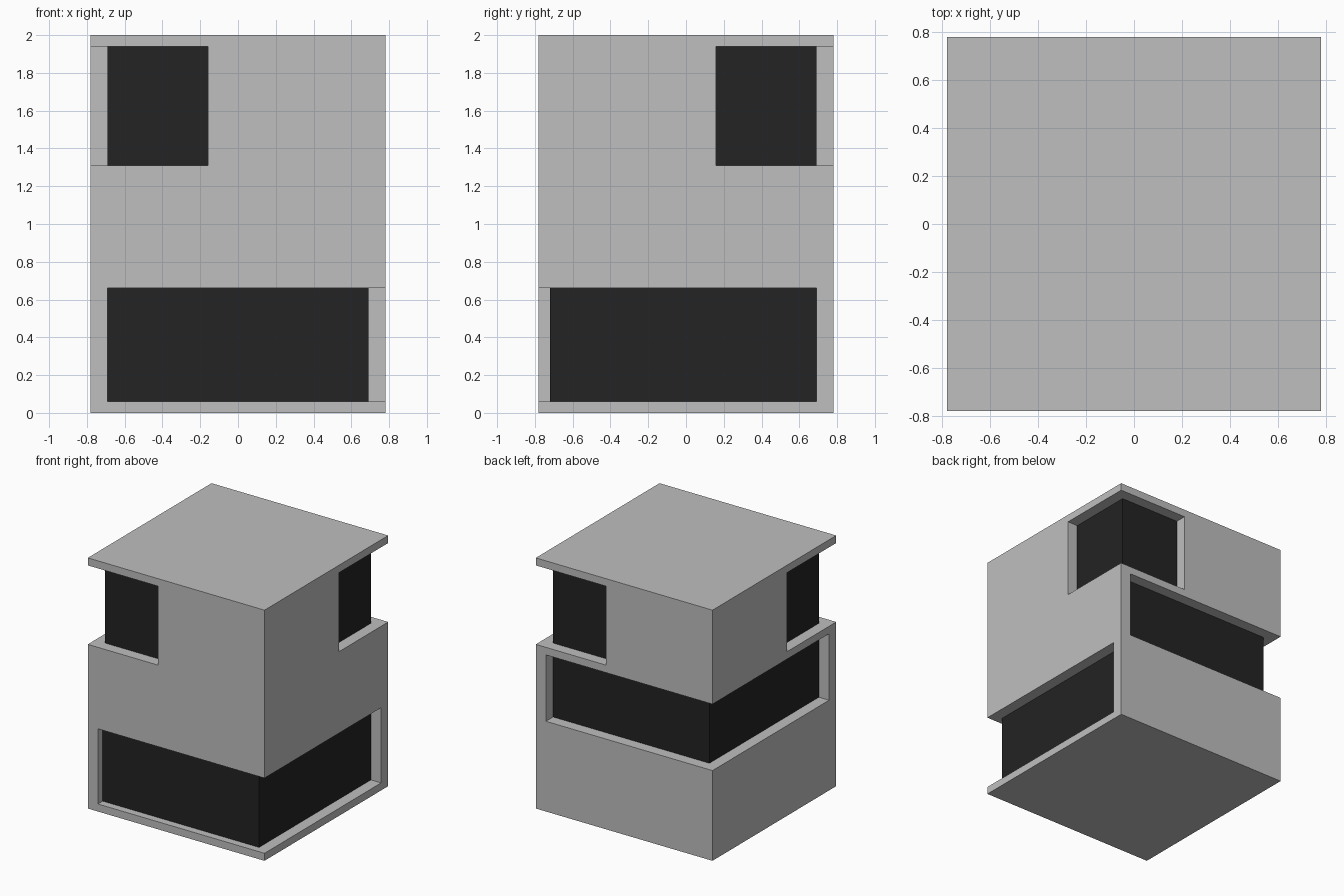
import bpy, bmesh

cube = bpy.data.objects.get("Cube")
if cube:
    bpy.data.objects.remove(cube, do_unlink=True)

HALF = 0.78      # half width of the square block
HEIGHT = 2.0


def make_material(name, value):
    mat = bpy.data.materials.new(name)
    mat.use_nodes = True
    colour = (value, value, value, 1.0)
    mat.diffuse_color = colour
    mat.node_tree.nodes["Principled BSDF"].inputs["Base Color"].default_value = colour
    return mat


concrete = make_material("light grey concrete", 0.52)
dark_glass = make_material("dark glass", 0.0168)


def prism(name, outline, z0, z1, mat):
    """Extrude a flat outline from z0 to z1."""
    bm = bmesh.new()
    base = bm.faces.new([bm.verts.new((x, y, z0)) for x, y in outline])
    top = bmesh.ops.extrude_face_region(bm, geom=[base])["geom"]
    verts = [v for v in top if isinstance(v, bmesh.types.BMVert)]
    bmesh.ops.translate(bm, verts=verts, vec=(0, 0, z1 - z0))
    bmesh.ops.recalc_face_normals(bm, faces=bm.faces)
    mesh = bpy.data.meshes.new(name)
    bm.to_mesh(mesh)
    bm.free()
    mesh.materials.append(mat)
    obj = bpy.data.objects.new(name, mesh)
    bpy.context.collection.objects.link(obj)
    return obj


def corner_outline(sx, sy, outer, inner, end):
    """L-shaped strip wrapping the corner on the sx, sy side."""
    (ox, oy), (ix, iy) = outer, inner
    pts = [(end, oy), (ox, oy), (ox, end), (ix, end), (ix, iy), (end, iy)]
    return [(sx * x, sy * y) for x, y in pts]


# Solid block
body = prism("building_block",
             [(-HALF, -HALF), (HALF, -HALF), (HALF, HALF), (-HALF, HALF)],
             0, HEIGHT, concrete)

# Corner windows: name, corner signs, glass plane (x, y), jamb position, z range
windows = [
    ("lower_window", 1, -1, (0.69, 0.72), -0.69, 0.06, 0.66),
    ("middle_window", -1, 1, (0.69, 0.69), -0.69, 0.72, 1.25),
    ("upper_front_window", -1, -1, (0.69, 0.69), 0.16, 1.31, 1.94),
    ("upper_back_window", 1, 1, (0.69, 0.69), 0.16, 1.31, 1.94),
]

for name, sx, sy, glass, end, z0, z1 in windows:
    inner = (glass[0] - 0.03, glass[1] - 0.03)
    # Recess cut into the block
    cutter = prism(name + "_cutter",
                   corner_outline(sx, sy, (0.9, 0.9), inner, end), z0, z1, concrete)
    cutter.hide_render = True
    mod = body.modifiers.new(name, 'BOOLEAN')
    mod.operation = 'DIFFERENCE'
    mod.solver = 'EXACT'
    mod.object = cutter
    bpy.ops.object.select_all(action='DESELECT')
    bpy.context.view_layer.objects.active = body
    body.select_set(True)
    bpy.ops.object.modifier_apply(modifier=mod.name)
    bpy.data.objects.remove(cutter, do_unlink=True)
    # Glass lining the back of the recess
    prism(name + "_glass", corner_outline(sx, sy, glass, inner, end), z0, z1, dark_glass)
